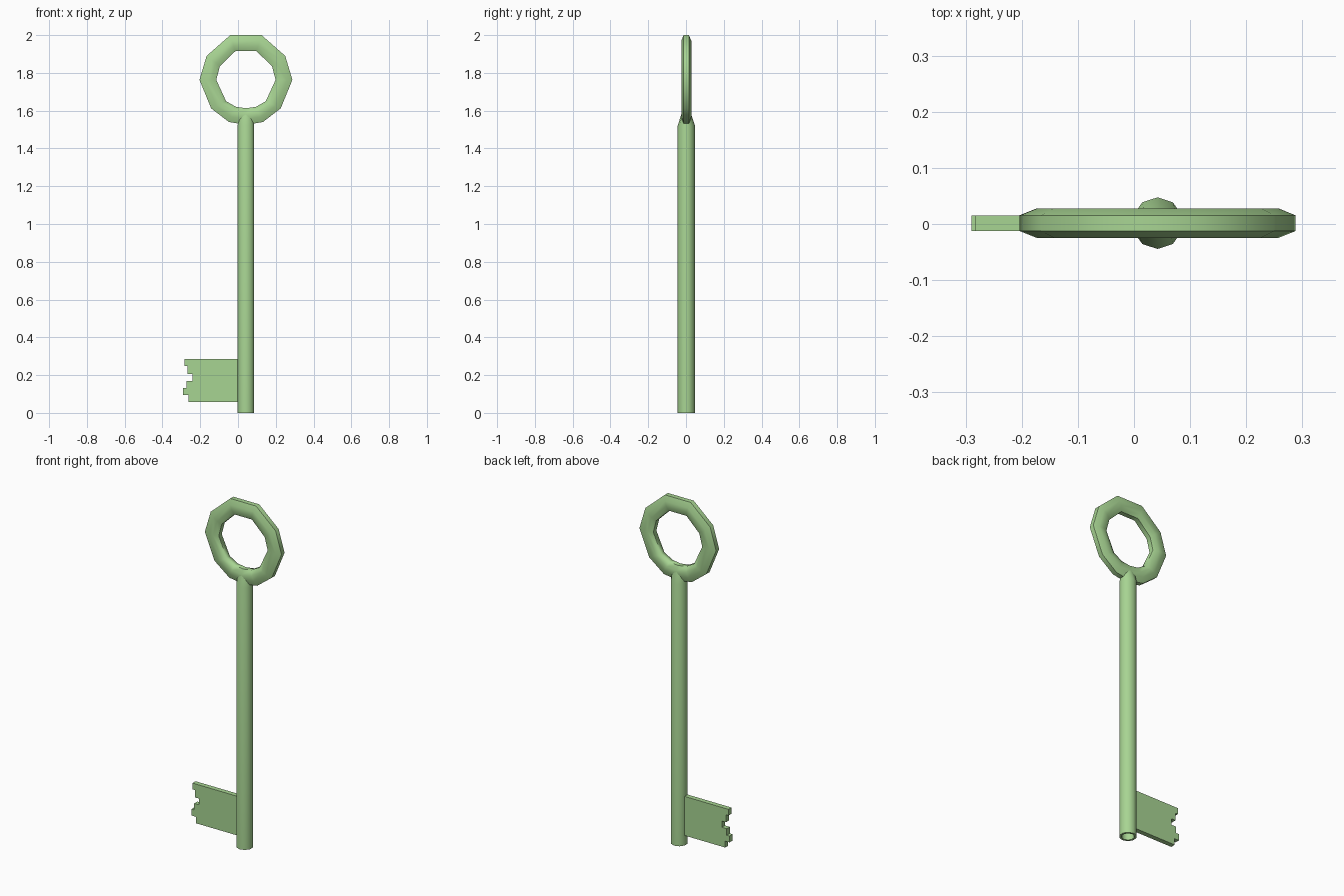
import bpy, bmesh, math

if "Cube" in bpy.data.objects:
    bpy.data.objects.remove(bpy.data.objects["Cube"])

AXIS = 0.042   # x of the shaft and bow centre line
MID_Y = 0.0015

green = bpy.data.materials.new("soft green")
green.use_nodes = True
colour = (0.39, 0.66, 0.29, 1)
green.diffuse_color = colour
green.node_tree.nodes["Principled BSDF"].inputs["Base Color"].default_value = colour


def finish(bm, name, smooth_angle=None):
    bmesh.ops.recalc_face_normals(bm, faces=bm.faces)
    mesh = bpy.data.meshes.new(name)
    bm.to_mesh(mesh)
    bm.free()
    mesh.materials.append(green)
    obj = bpy.data.objects.new(name, mesh)
    bpy.context.collection.objects.link(obj)
    if smooth_angle:
        bpy.ops.object.select_all(action='DESELECT')
        obj.select_set(True)
        bpy.context.view_layer.objects.active = obj
        bpy.ops.object.shade_smooth_by_angle(angle=math.radians(smooth_angle))
    return obj


def loft(bm, loops, closed=False):
    """Bridge rings of points; cap the ends unless the loft is closed."""
    rings = [[bm.verts.new(p) for p in loop] for loop in loops]
    pairs = list(zip(rings, rings[1:]))
    if closed:
        pairs.append((rings[-1], rings[0]))
    for a, b in pairs:
        for i in range(len(a)):
            j = (i + 1) % len(a)
            bm.faces.new((a[i], a[j], b[j], b[i]))
    if not closed:
        bm.faces.new(rings[0])
        bm.faces.new(rings[-1])


# Shaft: ten sides, socket in the lower end, flattened neck at the top
def shaft_ring(z, rx, ry):
    steps = [math.tau * i / 10 for i in range(10)]
    return [(AXIS + rx * math.sin(a), MID_Y + ry * math.cos(a), z) for a in steps]


bm = bmesh.new()
loft(bm, [shaft_ring(*s) for s in (
    (0.04, 0.034, 0.034), (0, 0.034, 0.034), (0, 0.046, 0.046),
    (1.52, 0.046, 0.046), (1.605, 0.04, 0.018))])
finish(bm, "shaft", 40)

# Bow: hand-shaped ring; (outer offset, outer z, inner offset, inner z) top to bottom
half = [(0.083, 2.0, 0.056, 1.915), (0.208, 1.89, 0.138, 1.835),
        (0.246, 1.763, 0.157, 1.763), (0.184, 1.612, 0.105, 1.65),
        (0.09, 1.54, 0.052, 1.62)]
bottom = [(0, 1.525, 0, 1.613)]
mirrored = [(-a, b, -c, d) for a, b, c, d in reversed(half)]
section = [(0, 0.014), (0.35, 0.0265), (0.68, 0.0265), (1, 0.014)]
section += [(t, -y) for t, y in reversed(section)]

bm = bmesh.new()
loft(bm, [[(AXIS + ox + (ix - ox) * t, MID_Y + y, oz + (iz - oz) * t)
           for t, y in section] for ox, oz, ix, iz in half + bottom + mirrored], closed=True)
finish(bm, "bow", 65)

# Bit: notched plate
outline = [(AXIS, 0.285), (-0.283, 0.285), (-0.283, 0.249), (-0.267, 0.249),
           (-0.267, 0.206), (-0.241, 0.206), (-0.241, 0.17), (-0.272, 0.17),
           (-0.272, 0.132), (-0.29, 0.132), (-0.29, 0.095), (-0.262, 0.095),
           (-0.262, 0.058), (AXIS, 0.058)]
bm = bmesh.new()
loft(bm, [[(x, MID_Y + y, z) for x, z in outline] for y in (-0.014, 0.014)])
finish(bm, "bit")
